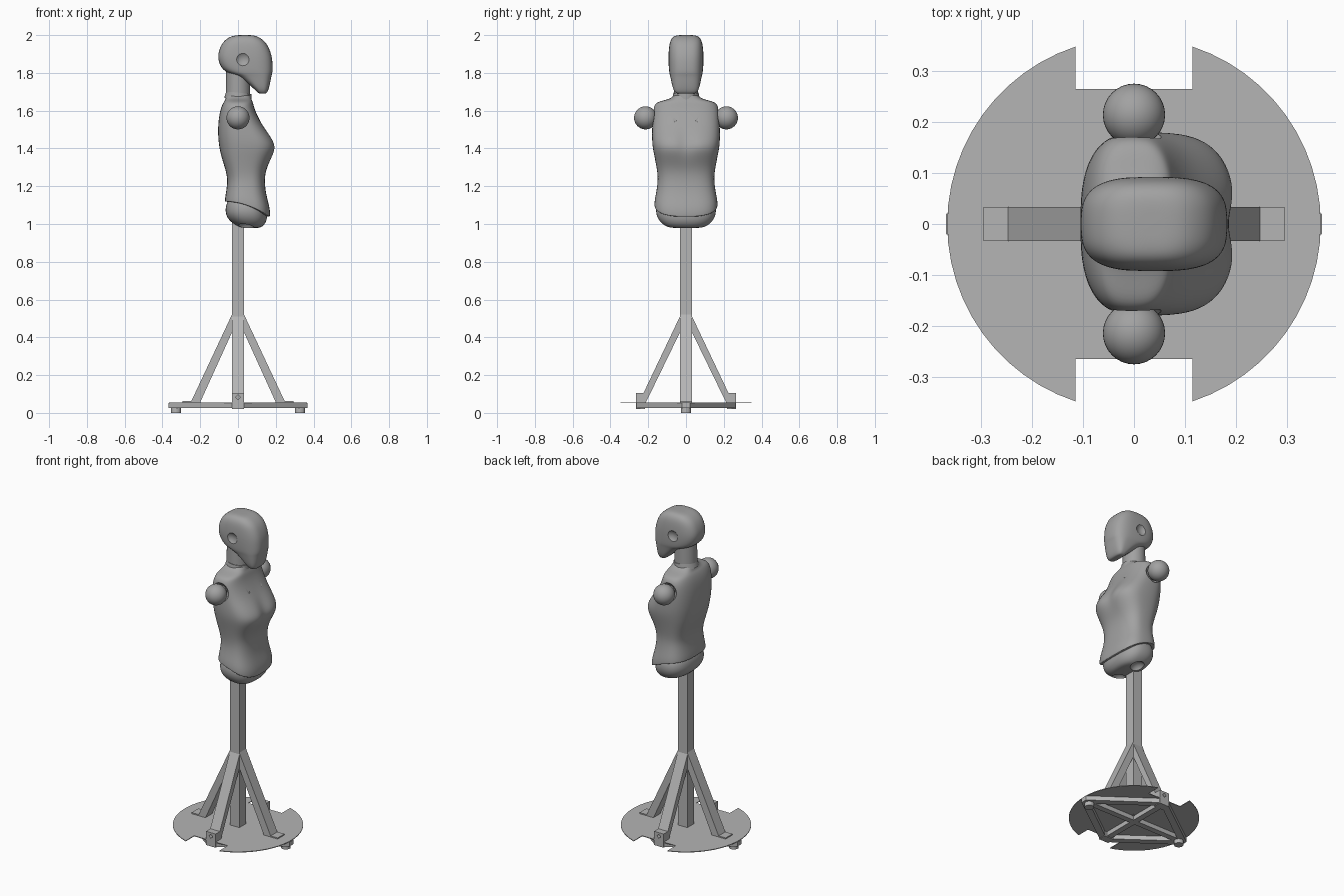
import bpy, bmesh, math
from mathutils import Vector, Matrix

cube = bpy.data.objects.get("Cube")
if cube:
    bpy.data.objects.remove(cube, do_unlink=True)


def material(name, value):
    m = bpy.data.materials.new(name)
    m.use_nodes = True
    m.diffuse_color = (value, value, value, 1)
    m.node_tree.nodes["Principled BSDF"].inputs["Base Color"].default_value = m.diffuse_color
    return m


BODY = material("body grey", 0.36)
STAND = material("stand grey", 0.46)


def finish(name, bm, mat):
    bmesh.ops.recalc_face_normals(bm, faces=bm.faces)
    mesh = bpy.data.meshes.new(name)
    bm.to_mesh(mesh)
    bm.free()
    mesh.materials.append(mat)
    ob = bpy.data.objects.new(name, mesh)
    bpy.context.collection.objects.link(ob)
    return ob


def activate(ob):
    bpy.ops.object.select_all(action='DESELECT')
    ob.select_set(True)
    bpy.context.view_layer.objects.active = ob


def smooth(ob):
    activate(ob)
    bpy.ops.object.shade_smooth_by_angle(angle=math.radians(35))


def cut(ob, cutters):
    for c in cutters:
        c.hide_render = True
        mod = ob.modifiers.new("cut", 'BOOLEAN')
        mod.operation, mod.object, mod.solver = 'DIFFERENCE', c, 'EXACT'
        activate(ob)
        bpy.ops.object.modifier_apply(modifier=mod.name)
        bpy.data.objects.remove(c, do_unlink=True)


def loft(name, rings, power, mat, segments=32):
    """Rounded-box rings: height, back x, front x, half width, drop at the front."""
    bm = bmesh.new()
    loops = []
    for z, back, front, half, *drop in rings:
        loop = []
        for i in range(segments):
            a = math.tau * i / segments
            c, s = math.cos(a), math.sin(a)
            u = math.copysign(abs(c) ** (2 / power), c)
            v = math.copysign(abs(s) ** (2 / power), s)
            fall = drop[0] * ((u + 1) / 2) ** 2 if drop else 0
            loop.append(bm.verts.new(((back + front) / 2 + u * (front - back) / 2, v * half, z - fall)))
        loops.append(loop)
    for a, b in zip(loops, loops[1:]):
        for i in range(segments):
            j = (i + 1) % segments
            bm.faces.new((a[i], a[j], b[j], b[i]))
    for loop in (loops[0], loops[-1]):
        hub = bm.verts.new(sum((v.co for v in loop), Vector()) / segments)
        for i in range(segments):
            bm.faces.new((loop[i], loop[(i + 1) % segments], hub))
    ob = finish(name, bm, mat)
    mod = ob.modifiers.new("round", 'SUBSURF')
    mod.levels = 2
    activate(ob)
    bpy.ops.object.modifier_apply(modifier=mod.name)
    return ob


def ball(name, center, radius, mat=BODY):
    bm = bmesh.new()
    bmesh.ops.create_uvsphere(bm, u_segments=32, v_segments=20, radius=radius,
                              matrix=Matrix.Translation(center))
    return finish(name, bm, mat)


def rod(name, p, q, radius, mat, sides=32, end_radius=None):
    p, q = Vector(p), Vector(q)
    turn = (q - p).to_track_quat('Z', 'Y').to_matrix().to_4x4()
    bm = bmesh.new()
    bmesh.ops.create_cone(bm, cap_ends=True, segments=sides, radius1=radius,
                          radius2=radius if end_radius is None else end_radius,
                          depth=(q - p).length, matrix=Matrix.Translation((p + q) / 2) @ turn)
    return finish(name, bm, mat)


def box(name, center, size, angle=0):
    bm = bmesh.new()
    bmesh.ops.create_cube(bm, size=1, matrix=Matrix.Translation(center)
                          @ Matrix.Rotation(angle, 4, 'Z') @ Matrix.Diagonal((*size, 1)))
    return finish(name, bm, STAND)


def prism(name, points, offset, angle=0):
    """Extrude an outline along an offset, then turn it about the upright axis."""
    bm = bmesh.new()
    face = bm.faces.new([bm.verts.new(p) for p in points])
    top = bmesh.ops.extrude_face_region(bm, geom=[face])["geom"]
    bmesh.ops.translate(bm, vec=offset, verts=[v for v in top if isinstance(v, bmesh.types.BMVert)])
    bmesh.ops.rotate(bm, verts=bm.verts, matrix=Matrix.Rotation(angle, 3, 'Z'))
    return finish(name, bm, STAND)


# Torso with curved hem
torso = loft("torso", [
    (1.69, -.06, .065, .06), (1.665, -.065, .07, .075), (1.652, -.07, .075, .13),
    (1.64, -.08, .08, .165), (1.60, -.096, .09, .177), (1.53, -.106, .125, .179),
    (1.46, -.106, .18, .181), (1.41, -.1, .206, .178), (1.36, -.09, .186, .168),
    (1.30, -.07, .152, .156), (1.24, -.055, .14, .148), (1.19, -.06, .147, .155, .03),
    (1.145, -.068, .17, .166, .06), (1.12, -.07, .17, .168, .08),
    (1.118, -.068, .167, .166, .08), (1.118, -.05, .15, .15, .08)], 2.8, BODY)
# Soft dip between the breasts
for v in torso.data.vertices:
    if v.co.x > .05:
        v.co.x -= .014 * math.exp(-(v.co.y / .045) ** 2 - ((v.co.z - 1.43) / .07) ** 2)

# Shoulder sockets and collar grooves
cutters = []
for s in (-1, 1):
    cutters.append(ball("socket_cutter", (0, s * .213, 1.563), .069))
    cutters.append(rod("groove_cutter", (.088, s * .1, 1.625), (.122, s * .055, 1.545), .008, BODY, 12))
cut(torso, cutters)
smooth(torso)

# Shoulder balls on pegs
for s, side in ((-1, "front"), (1, "back")):
    smooth(ball(side + "_shoulder_ball", (0, s * .214, 1.562), .061))
    smooth(rod(side + "_shoulder_peg", (0, s * .12, 1.562), (0, s * .19, 1.562), .033, BODY))

# Pelvis with leg sockets
pelvis = loft("pelvis", [
    (1.14, -.05, .13, .14), (1.09, -.067, .15, .16), (1.05, -.066, .156, .159),
    (1.015, -.045, .152, .142), (.99, -.005, .135, .112), (.979, .02, .115, .085)], 2.5, BODY)
cut(pelvis, [ball("leg_cutter", (.04, s * .085, .965), .048) for s in (-1, 1)])
smooth(pelvis)

# Neck and collar
smooth(rod("neck", (0, 0, 1.62), (0, 0, 1.82), .066, BODY, end_radius=.062))
smooth(rod("neck_collar", (0, 0, 1.66), (.004, 0, 1.695), .073, BODY, end_radius=.067))

# Head with shallow ear hollows
head = loft("head", [
    (2.0, .0, .07, .04), (1.995, -.035, .1, .064), (1.978, -.065, .13, .08),
    (1.95, -.09, .157, .089), (1.90, -.107, .177, .093), (1.86, -.104, .183, .093),
    (1.82, -.085, .184, .091), (1.797, -.05, .182, .088), (1.785, -.0, .177, .084),
    (1.75, .045, .171, .077), (1.715, .085, .163, .069), (1.695, .105, .154, .057),
    (1.69, .115, .145, .045)], 3, BODY)
cut(head, [ball("ear_cutter", (.025, s * .133, 1.87), .053) for s in (-1, 1)])
smooth(head)

# Post
box("post", (0, 0, .54), (.064, .064, .98))

# Round base plate with two notches
R, NX, NY = .366, .115, .265
reach = math.acos(NX / R)
outline = []
for turn in (0, math.pi):
    for i in range(25):
        a = turn - reach + 2 * reach * i / 24
        outline.append((R * math.cos(a), R * math.sin(a), .052))
    s = 1 if turn == 0 else -1
    outline += [(s * NX, s * NY, .052), (-s * NX, s * NY, .052)]
prism("base_plate", outline, (0, 0, .004))

# Under-frame: cross bars and diamond rim
box("long_cross_bar", (0, 0, .0385), (.72, .036, .027))
box("short_cross_bar", (0, 0, .0385), (.036, .52, .027))
for sx in (-1, 1):
    for sy in (-1, 1):
        bar = [(sx * x, sy * y, .025) for x, y in
               ((.368, .02), (.03, .265), (0, .265), (0, .24), (.325, 0), (.368, 0))]
        prism("rim_bar", bar, (0, 0, .027))

# Sloping braces, pads, feet and bolted brackets
W = .033
for turn, side in ((0, "left"), (math.pi, "right")):
    leg = [(.03, -W, .525), (.25, -W, .056), (.2, -W, .056), (.03, -W, .43)]
    prism(side + "_brace", leg, (0, 2 * W, 0), turn)
    s = math.cos(turn)
    box(side + "_brace_pad", (s * .248, 0, .059), (.094, 2 * W, .008))
    rod(side + "_foot", (s * .328, 0, 0), (s * .328, 0, .03), .027, STAND, 20)
for s, side in ((-1, "front"), (1, "back")):
    leg = [(.03, -W, .515), (.225, -W, .105), (.22, -W, .056), (.212, -W, .056), (.03, -W, .43)]
    prism(side + "_brace", leg, (0, 2 * W, 0), s * math.pi / 2)
    bracket = box(side + "_bracket", (0, s * .241, .0635), (2 * W, .05, .085))
    cut(bracket, [rod("bolt_cutter", (0, s * .2, .083), (0, s * .3, .083), .013, STAND, 4)])
